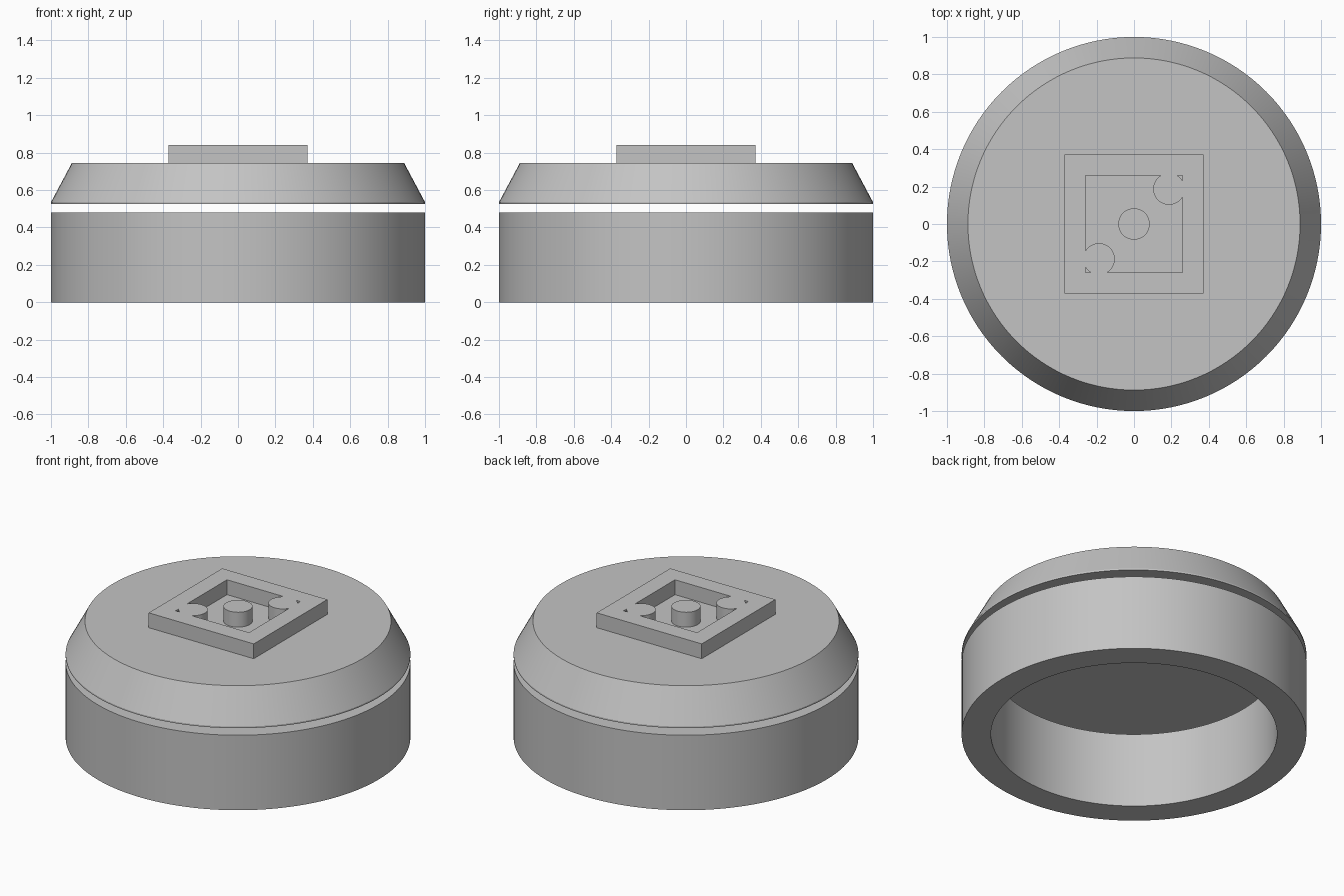
import bpy
import bmesh
import math

cube = bpy.data.objects.get("Cube")
if cube:
    bpy.data.objects.remove(cube)

grey = bpy.data.materials.new("plain_grey")
colour = (0.55, 0.55, 0.55, 1)
grey.diffuse_color = colour
grey.use_nodes = True
grey.node_tree.nodes["Principled BSDF"].inputs["Base Color"].default_value = colour


def finish(obj, name):
    obj.name = obj.data.name = name
    obj.data.materials.clear()
    obj.data.materials.append(grey)
    bpy.ops.object.select_all(action="DESELECT")
    obj.select_set(True)
    bpy.context.view_layer.objects.active = obj
    bpy.ops.object.shade_smooth_by_angle(angle=math.radians(25))


def lathe(name, profile, closed, steps=128):
    """Spin an (r, z) profile around the z axis."""
    bm = bmesh.new()
    verts = [bm.verts.new((r, 0, z)) for r, z in profile]
    edges = [bm.edges.new(pair) for pair in zip(verts, verts[1:])]
    if closed:
        edges.append(bm.edges.new((verts[-1], verts[0])))
    bmesh.ops.spin(bm, geom=verts + edges, cent=(0, 0, 0), axis=(0, 0, 1),
                   angle=math.tau, steps=steps)
    bmesh.ops.remove_doubles(bm, verts=bm.verts, dist=0.0001)
    bmesh.ops.recalc_face_normals(bm, faces=bm.faces)
    mesh = bpy.data.meshes.new(name)
    bm.to_mesh(mesh)
    bm.free()
    obj = bpy.data.objects.new(name, mesh)
    bpy.context.collection.objects.link(obj)
    finish(obj, name)


def block(half, low, high):
    bpy.ops.mesh.primitive_cube_add(size=2, location=(0, 0, (low + high) / 2))
    obj = bpy.context.object
    obj.scale = (half, half, (high - low) / 2)
    bpy.ops.object.transform_apply(location=True, scale=True)
    return obj


def subtract(obj, cutter):
    cutter.hide_render = True
    mod = obj.modifiers.new("cut", "BOOLEAN")
    mod.operation = "DIFFERENCE"
    mod.solver = "EXACT"
    mod.object = cutter
    bpy.context.view_layer.objects.active = obj
    bpy.ops.object.modifier_apply(modifier=mod.name)
    bpy.data.objects.remove(cutter)


# Open tube at the bottom
lathe("base_ring", [(0.83, 0), (1, 0), (1, 0.48), (0.83, 0.48)], True)

# Solid tapered lid, held just clear of the ring
cap_bottom, cap_top = 0.525, 0.745
lathe("tapered_cap", [(0, cap_bottom), (1, cap_bottom), (1, cap_bottom + 0.01),
                      (0.888, cap_top), (0, cap_top)], False)

# Square socket: the recess leaves three round posts standing on a diagonal
socket = block(0.372, cap_top, 0.84)
recess = block(0.26, 0.7, 0.9)
for offset in (-0.187, 0, 0.187):
    bpy.ops.mesh.primitive_cylinder_add(vertices=48, radius=0.084, depth=0.4,
                                        location=(offset, offset, 0.8))
    subtract(recess, bpy.context.object)
subtract(socket, recess)
finish(socket, "square_socket")
